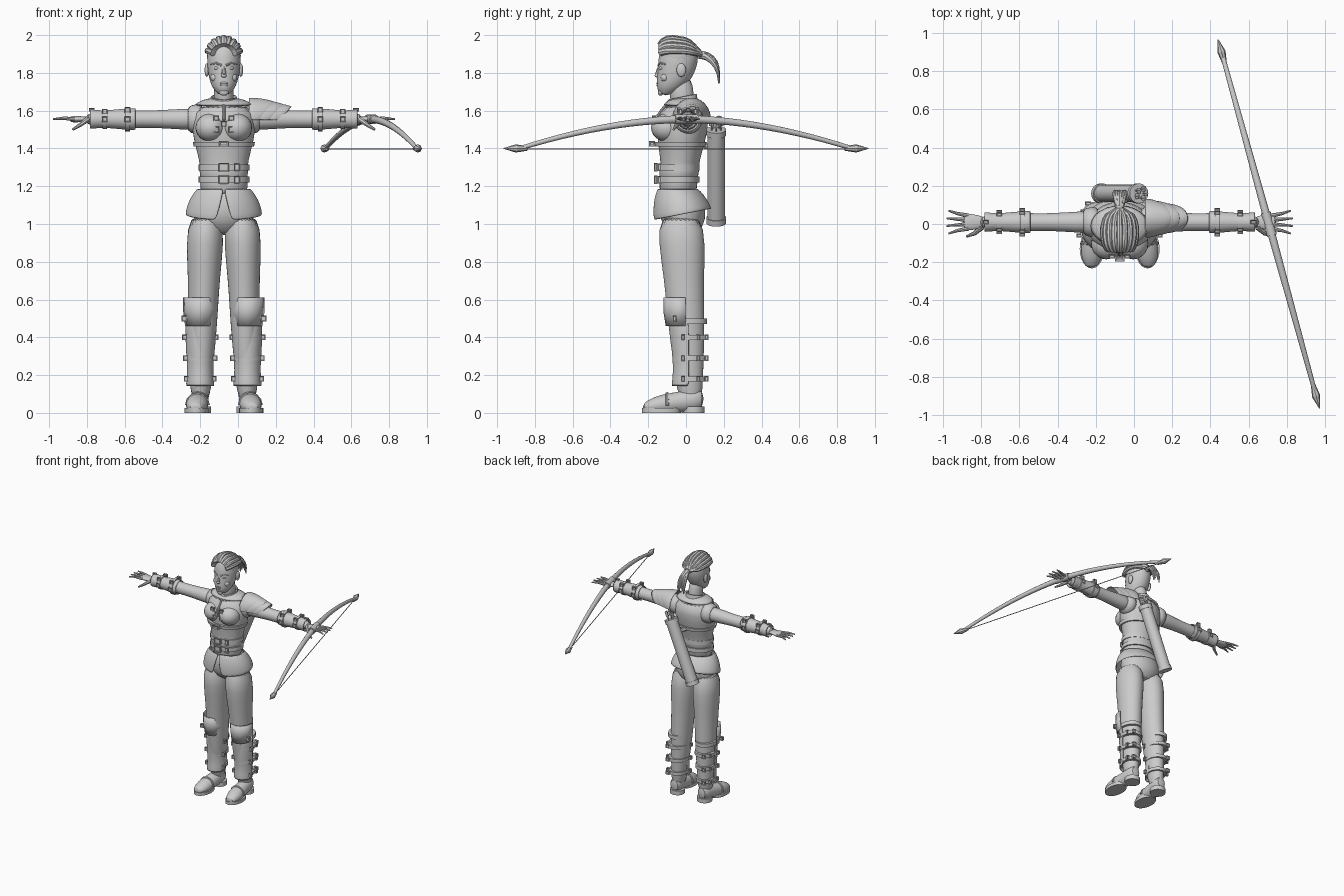
import bpy, bmesh
from math import sin, cos, pi
from mathutils import Vector, Matrix

if "Cube" in bpy.data.objects:
    bpy.data.objects.remove(bpy.data.objects["Cube"])

CENTRE = -.075      # body centre line
ARM = 1.555         # height of the outstretched arms
FRONT = -pi / 2
FRONT_HALF = (-pi, 0)
FULL_TURN = (FRONT, FRONT + 2 * pi)
SIDES = (-1, 1)

grey = bpy.data.materials.new("plain grey")
grey.use_nodes = True
grey.diffuse_color = (.6, .6, .6, 1)
grey.node_tree.nodes["Principled BSDF"].inputs["Base Color"].default_value = grey.diffuse_color
parts = []


def finish(name, bm, subdivide=False, thick=0):
    bmesh.ops.recalc_face_normals(bm, faces=bm.faces)
    mesh = bpy.data.meshes.new(name)
    bm.to_mesh(mesh)
    bm.free()
    mesh.materials.append(grey)
    ob = bpy.data.objects.new(name, mesh)
    bpy.context.collection.objects.link(ob)
    if thick:
        ob.modifiers.new("shell", "SOLIDIFY").thickness = thick
    if subdivide:
        ob.modifiers.new("smooth", "SUBSURF").render_levels = 1
    parts.append(ob)


def skin(bm, loops, closed=True):
    for low, high in zip(loops, loops[1:]):
        for i in range(len(low) if closed else len(low) - 1):
            j = (i + 1) % len(low)
            bm.faces.new((low[i], low[j], high[j], high[i]))
    if closed:
        bm.faces.new(loops[0])
        bm.faces.new(loops[-1])


def loft(name, start, end, sizes, ratio=1, axis="z", arc=None, sides=24, tilt=0, gap=0,
         bend=0, ratio_end=None, subdivide=True, thick=.008):
    """Evenly spaced elliptic rings from start to end; an arc leaves an open shell."""
    bm, loops = bmesh.new(), []
    first, last = arc or (0, 2 * pi)
    for k, size in enumerate(sizes):
        f = k / (len(sizes) - 1)
        centre = Vector(start).lerp(Vector(end), f)
        centre.y += bend * (1 - f) ** 3
        depth = size * (ratio + ((ratio_end or ratio) - ratio) * f)
        loop = []
        for i in range(sides + 1 if arc else sides):
            a = first + gap * f + (last - first - 2 * gap * f) * i / sides
            u, v = size * cos(a), depth * sin(a)
            w = tilt * f * v
            p = centre + Vector({"z": (u, v, w), "x": (w, u, v), "y": (u, w, v)}[axis])
            p.z = max(p.z, 0)
            loop.append(bm.verts.new(p))
        loops.append(loop)
    skin(bm, loops, not arc)
    finish(name, bm, subdivide, thick if arc else 0)


def tube(name, points, radius, end=1, sides=8, flat=1):
    """Round rod along the points, shrinking to radius * end."""
    bm, loops = bmesh.new(), []
    points = [Vector(p) for p in points]
    final = len(points) - 1
    for i, p in enumerate(points):
        turn = (points[min(i + 1, final)] - points[max(i - 1, 0)]).to_track_quat("Z", "Y")
        r = radius * (1 + (end - 1) * i / final)
        angles = [2 * pi * k / sides for k in range(sides)]
        loops.append([bm.verts.new(p + turn @ Vector((r * cos(a), r * flat * sin(a), 0))) for a in angles])
    skin(bm, loops)
    finish(name, bm)


def ball(name, loc, size):
    bm = bmesh.new()
    place = Matrix.Translation(loc) @ Matrix.Diagonal((*size, 1))
    bmesh.ops.create_uvsphere(bm, u_segments=20, v_segments=12, radius=1, matrix=place)
    finish(name, bm)


def buckle(name, loc, width=.03, depth=.02, height=.03):
    bm = bmesh.new()
    place = Matrix.Translation(loc) @ Matrix.Diagonal((width, depth, height, 1))
    bmesh.ops.create_cube(bm, size=1, matrix=place)
    rim = min(width, depth, height) / 4
    bmesh.ops.inset_individual(bm, faces=bm.faces[:], thickness=rim, depth=-rim)
    finish(name, bm)


def mid(y, z):
    return Vector((CENTRE, y, z))


# Torso and pelvis
loft("torso", mid(-.045, 1.14), mid(-.01, 1.64), (.14, .12, .13, .16, .175, .15), ratio=.8)
loft("shoulder_yoke", mid(-.01, 1.62), mid(-.01, 1.67), (.18, .14, .08), ratio=.7)
loft("pelvis", mid(-.03, 1.2), mid(-.01, .94), (.12, .16, .17, .1), ratio=.75)

# Corset, belts and chest fittings
loft("corset", mid(-.043, 1.2), mid(-.03, 1.36), (.131, .127, .137), ratio=.82)
for z in (1.235, 1.3):
    loft("belt", mid(-.04, z - .016), mid(-.04, z + .016), (.135, .135), ratio=.82, subdivide=False)
    buckle("belt_buckle", mid(-.16, z), width=.055, height=.045)
    buckle("belt_tip", mid(-.14, z) + Vector((.07, 0, 0)), height=.04)
loft("chest_strap", mid(-.03, 1.41), mid(-.03, 1.435), (.16, .165), ratio=.85, subdivide=False)
buckle("chest_strap_buckle", mid(-.18, 1.425), width=.05, depth=.03)
buckle("chest_clasp", mid(-.17, 1.53))
for i in SIDES:
    for j in SIDES:
        buckle("chest_clasp", mid(-.17, 1.53 + j * .03) + Vector((i * .04, 0, 0)))
tube("chest_seam", [mid(-.165, 1.55), mid(-.13, 1.6), mid(-.09, 1.65)], .008)

# Flared skirt with a front slit
loft("skirt", mid(-.045, 1.19), mid(-.02, 1.05), (.14, .175, .195, .205), ratio=.76,
     arc=FULL_TURN, sides=40, tilt=.2, gap=.2)

# Neck, collar and head
loft("neck", mid(-.015, 1.6), mid(-.03, 1.78), (.06, .05, .055), ratio=1.2)
loft("collar", mid(-.015, 1.62), mid(-.02, 1.675), (.09, .07, .072), ratio=1.1,
     arc=FULL_TURN, tilt=.2, gap=.15)
loft("head", mid(-.037, 1.68), mid(-.037, 1.985), (.03, .068, .08, .088, .09, .083, .035),
     ratio=1.18, bend=-.07)
tube("nose_bridge", [mid(-.135, 1.85), mid(-.153, 1.79)], .008, end=1.5)
ball("nose_tip", mid(-.152, 1.785), (.014, .014, .01))
for z in (1.735, 1.746):
    ball("lip", mid(-.147, z), (.022, .01, .007))
ball("chin", mid(-.135, 1.697), (.025, .014, .018))
for s in SIDES:
    def face(x, y, z):
        return mid(y, z) + Vector((s * x, 0, 0))

    ball("eye", face(.036, -.128, 1.825), (.017, .014, .01))
    tube("eyebrow", [face(.012, -.145, 1.84), face(.04, -.136, 1.852), face(.07, -.11, 1.846)], .007, end=.5)
    ball("ear", face(.09, -.025, 1.815), (.012, .025, .036))
    ball("cheek", face(.045, -.112, 1.775), (.026, .022, .024))

# Swept-back hair and ponytail
knot = mid(.085, 1.895)
crown = mid(-.04, 1.89)
ball("hair_cap", crown, (.09, .1, .095))
for k in range(-4, 5):
    lean = k * .32
    lock = []
    for i in range(1, 9):
        sweep = pi * i / 10
        spread = .09 * sin(lean) * (1 + sin(sweep)) / 2
        rise = cos(lean) * (.09 * sin(sweep) + .03 * max(0, cos(sweep)))
        lock.append(crown + Vector((spread, -.1 * cos(sweep), rise)))
    tube("hair_lock", lock + [knot], .019, end=.7)
tube("hair_tie", [knot - Vector((0, .02, 0)), knot + Vector((0, .01, 0))], .022, sides=12)
for k in range(-2, 3):
    lock = []
    for i in range(6):
        f = i / 5
        lock.append(knot + Vector((k * .014 * sin(2 * f), .09 * sin(f * pi / 2), -.11 * f * f - abs(k) * .02 * f)))
    tube("ponytail_lock", lock, .022, end=.2)

for s in SIDES:
    def arm(reach, y=0, z=0):
        return Vector((CENTRE + s * reach, .01 + y, ARM + z))

    def leg(out, y, z):
        return Vector((CENTRE + s * out, y, z))

    # Chest form, sleeve and arm
    ball("chest_form", leg(.07, -.1, 1.51), (.08, .085, .075))
    loft("sleeve_cap", arm(.1), arm(.2), (.08, .08, .07), axis="x")
    loft("arm", arm(.12), arm(.74), (.06, .055, .048, .045, .05, .04, .03), axis="x")

    # Bracer with straps and buckles
    loft("bracer", arm(.465), arm(.71), (.06, .056, .05, .045, .054), axis="x", arc=FULL_TURN)
    for reach in (.51, .63):
        r = .11 - reach * .09
        loft("bracer_strap", arm(reach - .012), arm(reach + .012), (r, r), axis="x", subdivide=False)
        for side in SIDES:
            buckle("bracer_buckle", arm(reach, side * r * .75, r * .75))
            buckle("bracer_stud", arm(reach, side * r))
    buckle("wrist_buckle", arm(.7, 0, .05), height=.02)

    # Hand
    loft("palm", arm(.7), arm(.82), (.026, .035, .045, .04), ratio=.4, axis="x")
    for k in (-1.5, -.5, .5, 1.5):
        tube("finger", [arm(.79, k * .022), arm(.85, k * .03, .005), arm(.91 - abs(k) * .01, k * .04)], .012, end=.4)
    tube("thumb", [arm(.72, -.025), arm(.76, -.06, -.03), arm(.8, -.075, -.055)], .016, end=.4)

    # Leg
    loft("leg", leg(.095, -.03, 1.06), leg(.125, .025, .04), (.09, .1, .085, .08, .073, .06, .05), ratio=1.25)
    loft("boot_cuff", leg(.125, .012, .47), leg(.125, .012, .5), (.08, .08), ratio=1.25, subdivide=False)

    # Knee guard and shin guard
    loft("knee_guard", leg(.125, -.003, .46), leg(.125, -.003, .61), (.08, .09, .09), ratio=1.3,
         arc=FRONT_HALF, sides=6, subdivide=False)
    loft("shin_guard", leg(.125, .015, .48), leg(.125, .015, .14), (.08, .078, .075, .067, .078), ratio=1.2,
         arc=FRONT_HALF)
    buckle("knee_stud", leg(.21, -.06, .5))
    for z in (.18, .29, .4):
        r = .065 + z * .04
        loft("leg_strap", leg(.125, .02, z - .013), leg(.125, .02, z + .013), (r, r), ratio=1.2, subdivide=False)
        for side in SIDES:
            buckle("strap_stud", leg(.125 + side * r, -.015, z))
        buckle("strap_buckle", leg(.165, .108, z))
        buckle("strap_loop", leg(.19, .065, z))

    # Boot with sole, heel and strap
    loft("boot", leg(.15, -.23, .03), leg(.125, .095, .075), (.03, .055, .06, .055, .052, .05, .04),
         ratio=.7, ratio_end=1.3, axis="y")
    loft("toe_sole", leg(.145, -.13, 0), leg(.145, -.13, .025), (.064, .064), ratio=1.6, subdivide=False)
    loft("heel", leg(.125, .04, 0), leg(.125, .04, .035), (.058, .058), subdivide=False)
    tube("boot_strap", [leg(.14 + .056 * cos(a), -.1, .04 + .06 * sin(a)) for a in (i * pi / 6 for i in range(7))], .01)

# Layered shoulder armour on the left
for i in range(3):
    root = Vector((.055 + i * .05, .03, ARM - .005))
    size = .105 - i * .012
    loft("shoulder_plate", root, root + Vector((.075, 0, 0)), (size, size * .95, size * .8),
         ratio=1.15, axis="x", arc=(0, pi), tilt=.75)

# Quiver with arrows
low, high = Vector((-.17, .16, 1.02)), Vector((.02, .16, 1.485))
up = (high - low).normalized()
tube("quiver", [low, high], .046, sides=24)
for p in (low, high):
    tube("quiver_rim", [p - up * .016, p + up * .016], .052, sides=24)
tube("quiver_hanger", [low.lerp(high, .8), mid(.09, 1.42)], .015)
for k in range(5):
    a = k * pi * .4
    base = high + Vector((cos(a), sin(a), 0)) * .025
    tip = base + up * (.07 + .012 * (k % 3))
    tube("arrow_shaft", [base - up * .05, tip], .004)
    tube("arrow_feather", [tip - up * .045, tip], .014, flat=.15)


# Bow, tips and string
def bow(y, z):
    return (.705 - .275 * y, y, z)


for s in SIDES:
    curve = [bow(s * .88 * i / 12, ARM - .155 * (i / 12) ** 1.8) for i in range(13)]
    tube("bow_limb", curve, .021, end=.55, sides=12)
    tube("bow_socket", [bow(s * .84, 1.4), bow(s * .9, 1.4)], .012, end=1.8)
    tube("bow_point", [bow(s * .9, 1.4), bow(s * .965, 1.4)], .022, end=.1)
tube("bow_grip", [bow(-.06, ARM), bow(.06, ARM)], .026, sides=12)
tube("bow_string", [bow(-.88, 1.397), bow(.88, 1.397)], .003)

# Smooth shading with kept edges
bpy.ops.object.select_all(action="DESELECT")
for ob in parts:
    ob.select_set(True)
bpy.context.view_layer.objects.active = parts[0]
bpy.ops.object.shade_smooth_by_angle(angle=.7)
